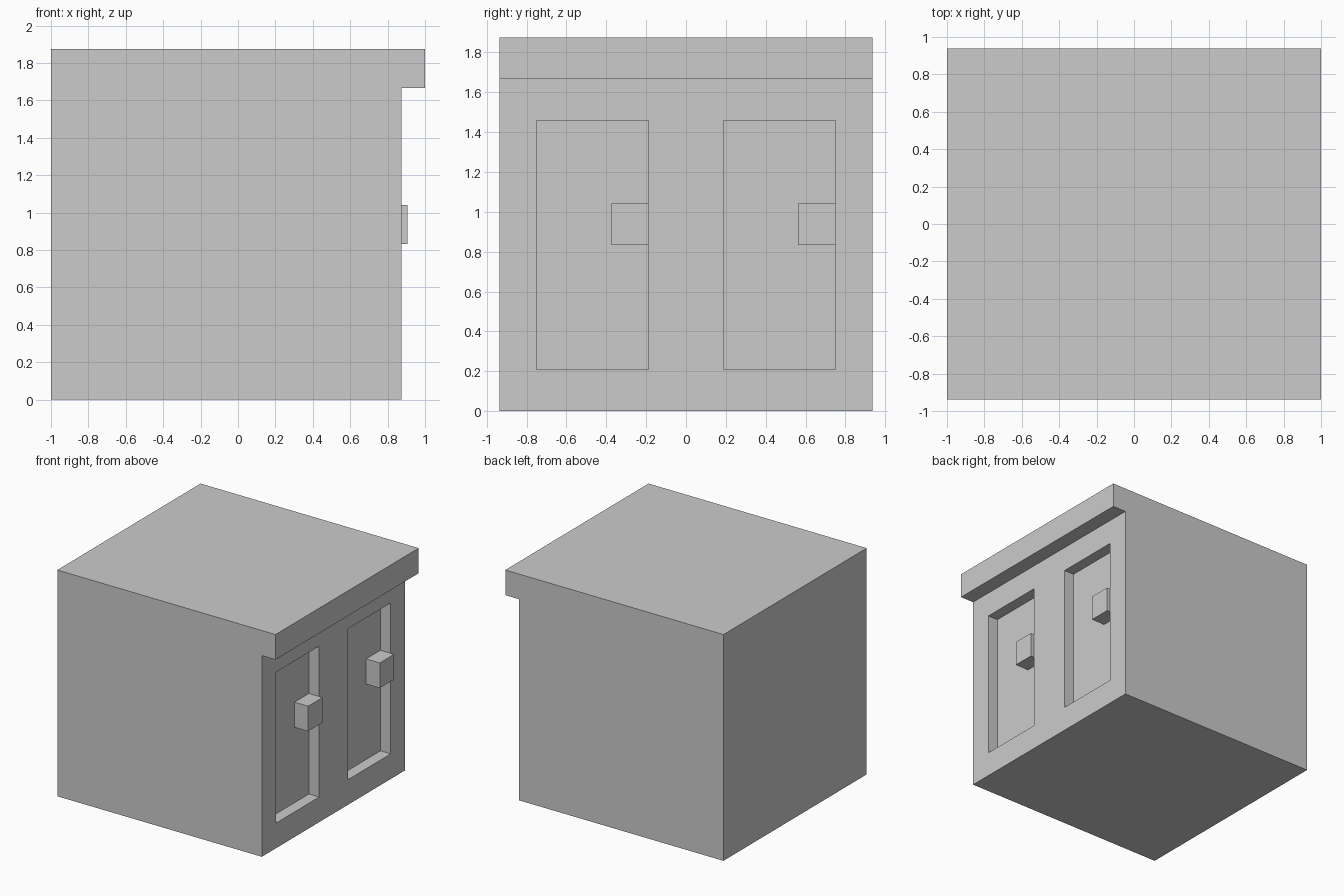
import bpy, bmesh

if "Cube" in bpy.data.objects:
    bpy.data.objects.remove(bpy.data.objects["Cube"])

HALF = 0.9375          # half width along y
U = 1.875 / 9          # vertical module
FRONT = 0.875          # x of the door wall
BACK_OF_RECESS = 0.78125


def finish(name, bm):
    bmesh.ops.recalc_face_normals(bm, faces=bm.faces)
    mesh = bpy.data.meshes.new(name)
    bm.to_mesh(mesh)
    bm.free()
    obj = bpy.data.objects.new(name, mesh)
    bpy.context.collection.objects.link(obj)
    return obj


def prism(name, profile, y0, y1):
    """Extrude an x-z outline from y0 to y1."""
    bm = bmesh.new()
    face = bm.faces.new([bm.verts.new((x, y0, z)) for x, z in profile])
    ext = bmesh.ops.extrude_face_region(bm, geom=[face])["geom"]
    verts = [g for g in ext if isinstance(g, bmesh.types.BMVert)]
    bmesh.ops.translate(bm, verts=verts, vec=(0, y1 - y0, 0))
    return finish(name, bm)


def box(name, x0, x1, y0, y1, z0, z1):
    return prism(name, [(x0, z0), (x1, z0), (x1, z1), (x0, z1)], y0, y1)


# Cabinet body with the overhanging top
cabinet = prism("cabinet_body",
                [(-1, 0), (FRONT, 0), (FRONT, 8 * U), (1, 8 * U), (1, 9 * U), (-1, 9 * U)],
                -HALF, HALF)

# Two recessed doors, each with a block handle against its right edge
for side, y0 in (("left", -0.75), ("right", 0.1875)):
    y1 = y0 + 0.5625
    cutter = box(side + "_door_cutter", BACK_OF_RECESS, 0.95, y0, y1, U, 7 * U)
    cutter.hide_render = True
    cut = cabinet.modifiers.new(side + "_door_recess", "BOOLEAN")
    cut.operation = "DIFFERENCE"
    cut.solver = "EXACT"
    cut.object = cutter
    bpy.context.view_layer.objects.active = cabinet
    bpy.ops.object.modifier_apply(modifier=cut.name)
    bpy.data.objects.remove(cutter)
    box(side + "_door_handle", BACK_OF_RECESS, 0.90625, y1 - 0.1875, y1, 4 * U, 5 * U)
